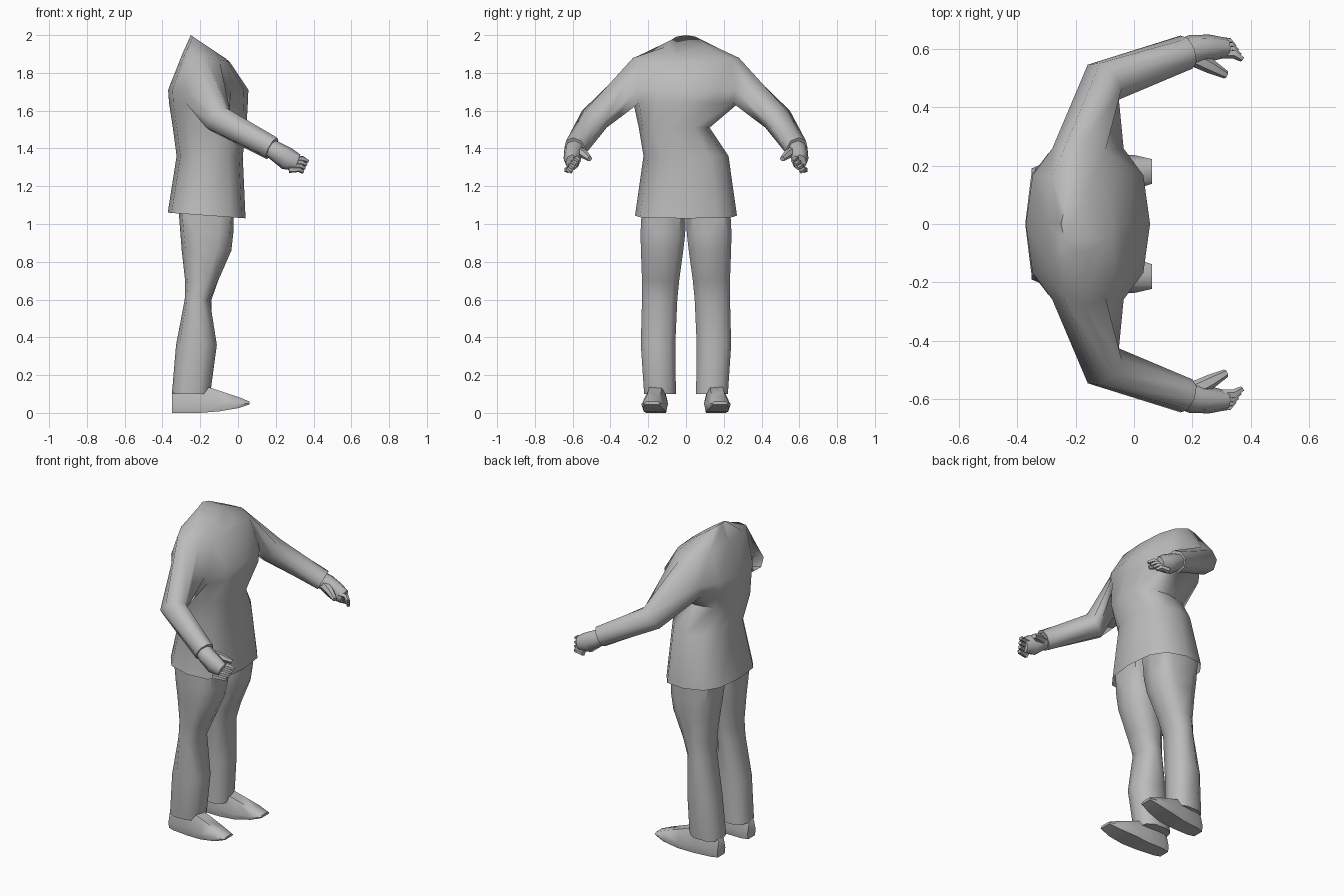
import bpy, bmesh, math
from mathutils import Vector

if "Cube" in bpy.data.objects:
    bpy.data.objects.remove(bpy.data.objects["Cube"])

grey = bpy.data.materials.new("plain grey")
grey.diffuse_color = (0.5, 0.5, 0.5, 1)
grey.use_nodes = True
grey.node_tree.nodes["Principled BSDF"].inputs["Base Color"].default_value = grey.diffuse_color


def finish(bm, name, mirror=False, angle=50):
    """Turn a bmesh into a shaded object, optionally mirrored across y."""
    bmesh.ops.recalc_face_normals(bm, faces=bm.faces)
    me = bpy.data.meshes.new(name)
    bm.to_mesh(me)
    bm.free()
    me.materials.append(grey)
    ob = bpy.data.objects.new(name, me)
    bpy.context.collection.objects.link(ob)
    if mirror:
        m = ob.modifiers.new("mirror", 'MIRROR')
        m.use_axis = (False, True, False)
    bpy.ops.object.select_all(action='DESELECT')
    ob.select_set(True)
    bpy.context.view_layer.objects.active = ob
    bpy.ops.object.shade_smooth_by_angle(angle=math.radians(angle))


def bridge(bm, a, b, skip=()):
    """Quads between two vertex loops, leaving out some segments."""
    n = len(a)
    for i in range(n):
        if i not in skip:
            j = (i + 1) % n
            bm.faces.new((a[i], a[j], b[j], b[i]))


def loft(name, rings, mirror=False, angle=50):
    """Skin a list of equal-length point rings into one closed object."""
    bm = bmesh.new()
    vs = [[bm.verts.new(p) for p in r] for r in rings]
    for a, b in zip(vs, vs[1:]):
        bridge(bm, a, b)
    bm.faces.new(vs[0])
    bm.faces.new(vs[-1])
    finish(bm, name, mirror, angle)


def oval(zb, zf, xb, xf, y0, y1, n=12, e=2.3):
    """Upright-body ring: back/front heights, back/front x, side limits."""
    pts = []
    for i in range(n):
        t = 2 * math.pi * i / n
        c, s = math.cos(t), math.sin(t)
        u = math.copysign(abs(c) ** (2 / e), c)
        v = math.copysign(abs(s) ** (2 / e), s)
        f = (u + 1) / 2
        pts.append((xb + (xf - xb) * f, (y0 + y1) / 2 + (y1 - y0) / 2 * v, zb + (zf - zb) * f))
    return pts


def tube(path, n=8):
    """Rings along a path of (x, y, z, side radius, height radius)."""
    P = [Vector(p[:3]) for p in path]
    rings = []
    for i, p in enumerate(path):
        t0 = (P[i] - P[i - 1]).normalized() if i else Vector()
        t1 = (P[i + 1] - P[i]).normalized() if i < len(P) - 1 else Vector()
        t = (t0 + t1).normalized()
        side = t.cross(Vector((0, 0, 1))).normalized()
        up = side.cross(t)
        rings.append([P[i] + side * p[3] * math.cos(a) + up * p[4] * math.sin(a)
                      for a in (-2 * math.pi * (k + 1) / n for k in range(n))])
    return rings


# Jacket body: hem, waist, pinch under the left arm, chest, shoulders, sloping neck
bm = bmesh.new()
body = [[bm.verts.new(p) for p in ring] for ring in [
    oval(1.06, 1.03, -.372, .04, -.27, .27, e=2.8),
    oval(1.36, 1.36, -.325, .025, -.225, .225, e=2.4),
    oval(1.51, 1.51, -.345, .045, -.25, .125, e=2.6),
    oval(1.64, 1.64, -.365, .052, -.278, .278, e=2.5),
    oval(1.71, 1.71, -.37, .055, -.29, .29, e=2.5),
    oval(1.90, 1.86, -.295, -.045, -.28, .28, e=2.5),
    oval(2.0, 1.88, -.25, -.07, -.1, .1, e=2),
]]
for k, (a, b) in enumerate(zip(body, body[1:])):
    bridge(bm, a, b, (2, 3, 8, 9) if k in (3, 4) else ())
bm.faces.new(body[-1])

# Sleeves grow out of the open armholes
low, mid, top = body[3:6]
arm = tube([(-.19, .27, 1.765, .13, .13), (-.105, .485, 1.555, .08, .08),
            (.18, .588, 1.40, .06, .064)])
for s in (1, -1):
    p, q, r = [(s * i) % 12 for i in (2, 3, 4)]
    loop = [low[p], low[q], low[r], mid[r], top[r], top[q], top[p], mid[p]]
    for ring in arm[1:]:
        nxt = [bm.verts.new((v.x, s * v.y, v.z)) for v in ring]
        bridge(bm, loop, nxt)
        loop = nxt
    bm.faces.new(loop)
finish(bm, "jacket", angle=75)

# Hands: palm, curled fingers and thumb
loft("palm", tube([
    (.13, .572, 1.425, .048, .045),
    (.20, .595, 1.385, .052, .052),
    (.26, .602, 1.345, .046, .06),
    (.315, .603, 1.325, .034, .045),
]), mirror=True, angle=60)
for i in range(4):
    y, z = .628 - .014 * i, 1.287 + .019 * i
    loft("finger", tube([
        (.27, y, z, .018, .018),
        (.325 + .006 * i, y - .005, z + .002, .016, .015),
        (.343 + .009 * i, y - .022, z - .012, .01, .01),
    ], 5), mirror=True)
loft("thumb", tube([
    (.19, .575, 1.385, .03, .03),
    (.26, .54, 1.37, .025, .024),
    (.315, .51, 1.345, .014, .014),
], 6), mirror=True)

# Trouser legs, meeting at the crotch; shin and knee fronts differ per side
for name, side, shin, knee in (("right_trouser_leg", -1, -.112, -.15),
                               ("left_trouser_leg", 1, -.14, -.14)):
    sections = [
        (.10, -.35, -.147, .05, .225, 2.6),
        (.36, -.328, shin, .053, .243, 2.4),
        (.60, -.282, knee, .042, .237, 2.4),
        (.70, -.28, -.105, .032, .237, 2.4),
        (.86, -.298, -.035, .01, .243, 2.6),
        (.95, -.305, -.025, 0, .245, 3),
        (1.12, -.318, -.02, 0, .235, 4),
    ]
    loft(name, [oval(z, z, xb, xf, side * y0, side * y1, n=10, e=e)
                for z, xb, xf, y0, y1, e in sections])

# Shoes: rounded sections from heel to toe
shoe = []
for x, z0, z1, yc, w, top_w in [
    (-.35, .0, .10, .15, .04, .6),
    (-.31, .0, .13, .152, .055, .7),
    (-.20, .0, .15, .158, .062, .55),
    (-.10, .008, .118, .165, .07, .5),
    (0, .025, .085, .176, .06, .55),
    (.062, .045, .06, .18, .042, .7),
]:
    m = z0 + (z1 - z0) * .35
    shoe.append([(x, yc - w * .85, z0), (x, yc + w * .85, z0), (x, yc + w, m),
                 (x, yc + w * top_w, z1), (x, yc - w * top_w, z1), (x, yc - w, m)])
loft("shoe", shoe, mirror=True, angle=55)
